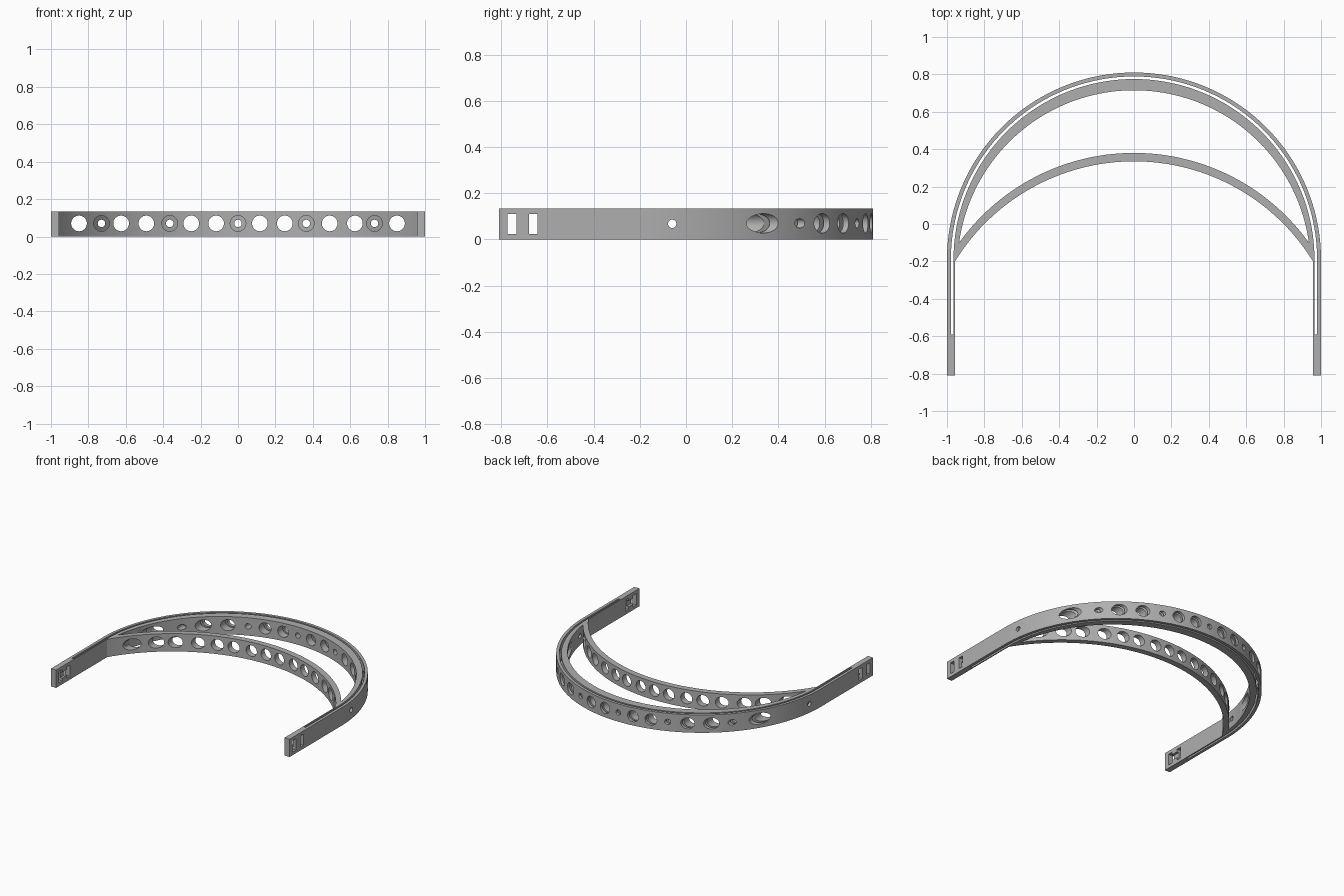
import bpy, bmesh, math
from mathutils import Matrix, Vector

cube = bpy.data.objects.get("Cube")
if cube:
    bpy.data.objects.remove(cube, do_unlink=True)

HEIGHT = 0.135
MID = 0.068
FRONT_Y = -0.81
BEND_Y = -0.19          # centre of the round back

grey = bpy.data.materials.new("plain_grey")
grey.use_nodes = True
colour = (0.43, 0.43, 0.43, 1)
grey.diffuse_color = colour
grey.node_tree.nodes["Principled BSDF"].inputs["Base Color"].default_value = colour


def make_object(name, bm):
    bmesh.ops.recalc_face_normals(bm, faces=bm.faces)
    mesh = bpy.data.meshes.new(name)
    bm.to_mesh(mesh)
    bm.free()
    mesh.materials.append(grey)
    obj = bpy.data.objects.new(name, mesh)
    bpy.context.collection.objects.link(obj)
    return obj


def prism(name, outline, low, high):
    bm = bmesh.new()
    face = bm.faces.new([bm.verts.new((x, y, low)) for x, y in outline])
    new = bmesh.ops.extrude_face_region(bm, geom=[face])["geom"]
    top = [v for v in new if isinstance(v, bmesh.types.BMVert)]
    bmesh.ops.translate(bm, verts=top, vec=(0, 0, high - low))
    return make_object(name, bm)


def arc(half_width, end_y, top_y, steps=72):
    """Arc from right to left through a middle top point."""
    rise = top_y - end_y
    radius = (half_width ** 2 + rise ** 2) / (2 * rise)
    centre = top_y - radius
    start = math.atan2(end_y - centre, half_width)
    sweep = math.pi - 2 * start
    return [(radius * math.cos(start + sweep * i / steps),
             centre + radius * math.sin(start + sweep * i / steps))
            for i in range(steps + 1)]


def u_path(radius, end_y):
    return ([(radius, end_y)] + arc(radius, BEND_Y, BEND_Y + radius)
            + [(-radius, end_y)])


def drill(radius, start, end):
    start, end = Vector(start), Vector(end)
    axis = end - start
    turn = axis.to_track_quat('Z', 'Y').to_matrix().to_4x4()
    bm = bmesh.new()
    bmesh.ops.create_cone(bm, cap_ends=True, segments=32, radius1=radius,
                          radius2=radius, depth=axis.length,
                          matrix=Matrix.Translation((start + end) / 2) @ turn)
    return make_object("drill_cutter", bm)


def box(x0, x1, y0, y1, z0, z1):
    return prism("box_cutter", [(x0, y0), (x1, y0), (x1, y1), (x0, y1)], z0, z1)


# Headband body: round back, straight arms and front brow arch
brow_front = arc(0.957, -0.2, 0.335)
outline = (u_path(1.0, FRONT_Y) + [(-0.957, FRONT_Y)]
           + brow_front[::-1] + [(0.957, FRONT_Y)])
headband = prism("headband", outline, 0, HEIGHT)

# Crescent opening between brow arch and back band
back_inner = arc(0.935, -0.10, 0.715)
brow_back = arc(0.935, -0.10, 0.38)
cutters = [prism("crescent_cutter", back_inner + brow_back[-2:0:-1], -0.1, 0.3)]

# Thin sheet slot running around the back and along both arms
cutters.append(prism("sheet_slot_cutter",
                     u_path(0.979, -0.59) + u_path(0.965, -0.59)[::-1], -0.1, 0.3))

# Large holes through both bands
for x in (0.117, 0.25, 0.49, 0.625, 0.85):
    for side in (-1, 1):
        cutters.append(drill(0.042, (side * x, -0.3, 0.07), (side * x, 1, 0.07)))

# Large holes in the brow arch with small holes behind in the back band
for x in (-0.73, -0.365, 0, 0.365, 0.73):
    gap_y = 0.50 - 0.55 * x * x
    cutters.append(drill(0.042, (x, -0.3, 0.07), (x, gap_y, 0.07)))
    cutters.append(drill(0.02, (x, gap_y - 0.05, 0.07), (x, 1, 0.07)))

# Cross hole through the sides
cutters.append(drill(0.018, (-1.2, -0.06, MID), (1.2, -0.06, MID)))

# Strap slots with a linking channel on the inside of each arm
for side in (-1, 1):
    for y in (-0.754, -0.662):
        cutters.append(box(side * 0.9, side * 1.1, y - 0.019, y + 0.019, 0.024, 0.11))
    cutters.append(box(side * 0.9, side * 0.975, -0.745, -0.67, 0.045, 0.09))

for cutter in cutters:
    cutter.hide_render = True
    cut = headband.modifiers.new("cut", 'BOOLEAN')
    cut.operation = 'DIFFERENCE'
    cut.solver = 'EXACT'
    cut.object = cutter

# Apply the cuts and drop the helpers
bpy.context.view_layer.update()
graph = bpy.context.evaluated_depsgraph_get()
finished = bpy.data.meshes.new_from_object(headband.evaluated_get(graph))
headband.modifiers.clear()
headband.data = finished
for cutter in cutters:
    bpy.data.objects.remove(cutter, do_unlink=True)

bpy.ops.object.select_all(action='DESELECT')
headband.select_set(True)
bpy.context.view_layer.objects.active = headband
bpy.ops.object.shade_smooth_by_angle(angle=math.radians(30))
